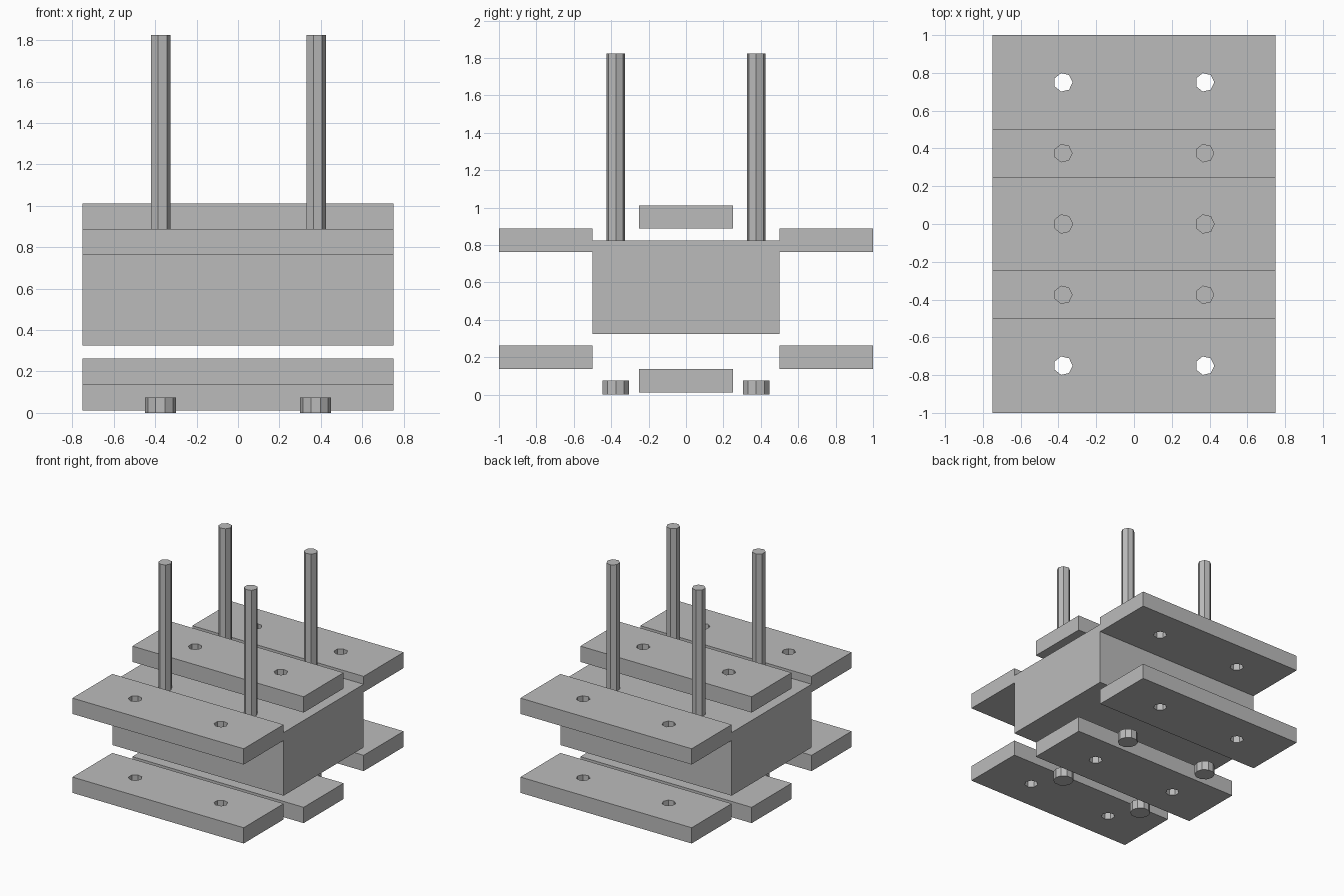
import bpy

if "Cube" in bpy.data.objects:
    bpy.data.objects.remove(bpy.data.objects["Cube"], do_unlink=True)

GREY = (0.5, 0.5, 0.5, 1.0)
grey = bpy.data.materials.new("plain grey")
grey.use_nodes = True
grey.diffuse_color = GREY
bsdf = next(n for n in grey.node_tree.nodes if n.type == "BSDF_PRINCIPLED")
bsdf.inputs["Base Color"].default_value = GREY

SPACING = 0.375          # bolt and hole offset from the centre
BOLT_RADIUS = 0.05
WIDTH = 1.5
THICK = 0.125


def finish(obj, name):
    obj.name = obj.data.name = name
    obj.data.materials.clear()
    obj.data.materials.append(grey)
    return obj


def box(name, depth, height, y, bottom):
    bpy.ops.mesh.primitive_cube_add(size=1, location=(0, y, bottom + height / 2))
    obj = bpy.context.object
    obj.scale = (WIDTH, depth, height)
    bpy.ops.object.transform_apply(location=False, rotation=False, scale=True)
    return finish(obj, name)


def prism(name, sides, radius, height, x, y, bottom):
    """Low-poly cylinder with its first corner pointing along +x."""
    bpy.ops.mesh.primitive_cylinder_add(vertices=sides, radius=radius, depth=height,
                                        location=(x, y, bottom + height / 2),
                                        rotation=(0, 0, -1.5707963))
    bpy.ops.object.transform_apply(location=False, rotation=True, scale=False)
    return finish(bpy.context.object, name)


def drilled_plate(name, y, bottom):
    plate = box(name, 0.5, THICK, y, bottom)
    for x in (-SPACING, SPACING):
        cutter = prism("hole_cutter", 7, BOLT_RADIUS, THICK * 2, x, y, bottom - THICK / 2)
        cutter.hide_render = True
        cut = plate.modifiers.new("hole", "BOOLEAN")
        cut.operation = "DIFFERENCE"
        cut.solver = "EXACT"
        cut.object = cutter
        bpy.context.view_layer.objects.active = plate
        bpy.ops.object.modifier_apply(modifier=cut.name)
        bpy.data.objects.remove(cutter, do_unlink=True)


# Central block
box("core_block", 1.0, 0.5, 0, 0.325)

# Plates: stacked pairs above and below the block
drilled_plate("bottom_plate", 0, 0.0125)
drilled_plate("top_plate", 0, 0.8875)
for side, y in (("front", -0.75), ("back", 0.75)):
    drilled_plate("lower_" + side + "_plate", y, 0.1375)
    drilled_plate("upper_" + side + "_plate", y, 0.7625)

# Four bolts: shafts above the block, heads at the bottom
for side, x in (("right", -SPACING), ("left", SPACING)):
    for end, y in (("front", -SPACING), ("back", SPACING)):
        prism(f"{end}_{side}_bolt_shaft", 7, BOLT_RADIUS, 1.0, x, y, 0.825)
        prism(f"{end}_{side}_bolt_head", 10, 0.075, 0.075, x, y, 0)
